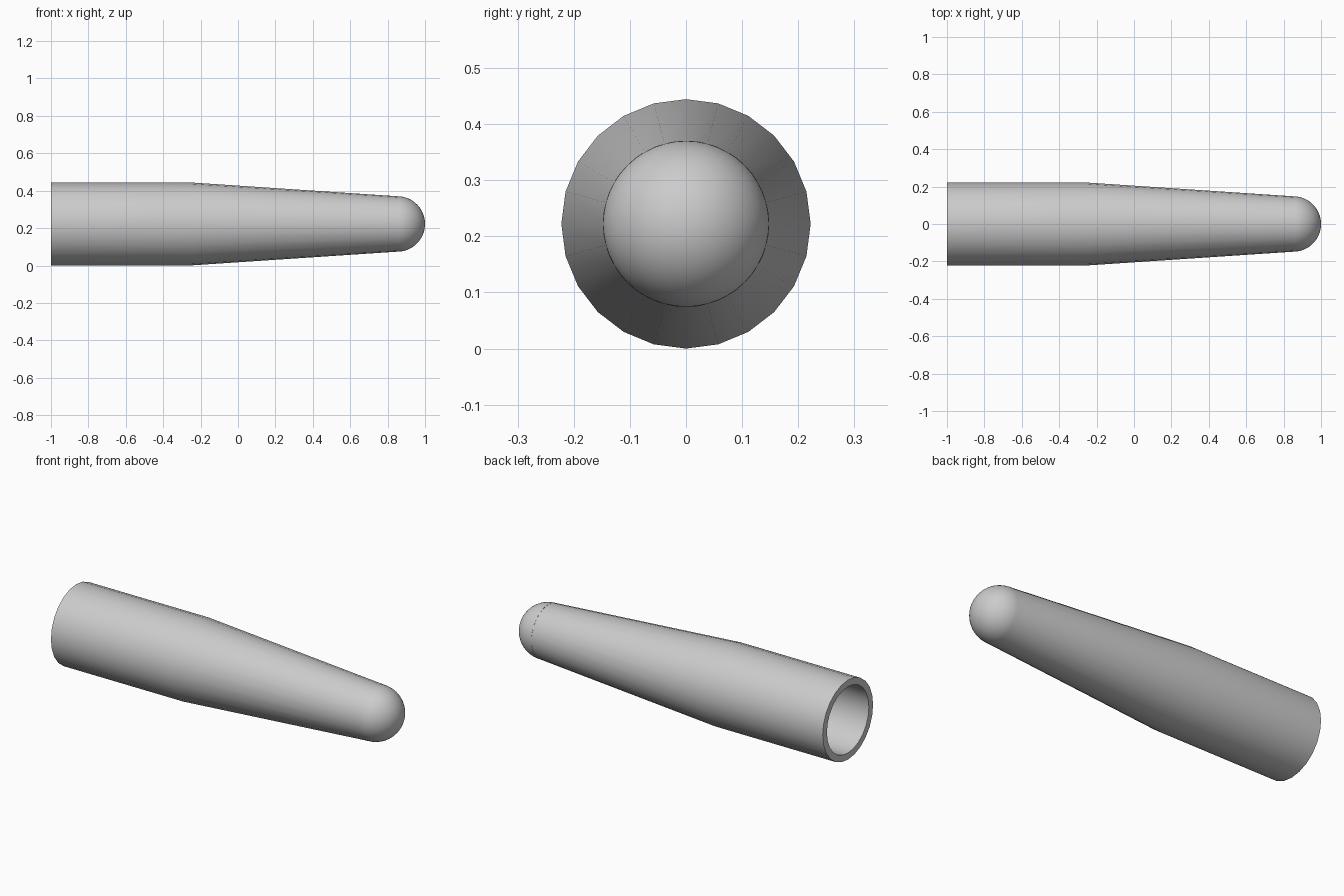
import bpy, bmesh, math
from mathutils import Matrix

cube = bpy.data.objects.get("Cube")
if cube:
    bpy.data.objects.remove(cube, do_unlink=True)

U = 2 / 54                      # wall thickness is the base unit
R_TUBE, R_TIP = 6 * U, 4 * U
X_OPEN, X_BEND, X_TIP = -1.0, -1 + 20 * U, 1 - R_TIP

grey = bpy.data.materials.new("plain grey")
grey.use_nodes = True
colour = (0.6, 0.6, 0.6, 1)
grey.diffuse_color = colour
grey.node_tree.nodes["Principled BSDF"].inputs["Base Color"].default_value = colour


def dome(radius, x, steps):
    """Profile of a quarter circle ending on the axis."""
    return [(x + radius * math.sin(a), radius * math.cos(a))
            for a in (i * math.pi / 2 / steps for i in range(steps + 1))]


def lathe(name, profile, sides):
    """Spin an (x, radius) profile around the long axis."""
    bm = bmesh.new()
    verts = [bm.verts.new((x, 0, r)) for x, r in profile]
    edges = [bm.edges.new(pair) for pair in zip(verts, verts[1:])]
    bmesh.ops.spin(bm, geom=verts + edges, cent=(0, 0, 0), axis=(1, 0, 0),
                   angle=math.tau, steps=sides, use_duplicate=False)
    bmesh.ops.remove_doubles(bm, verts=bm.verts, dist=1e-5)
    bmesh.ops.recalc_face_normals(bm, faces=bm.faces)
    bmesh.ops.transform(bm, matrix=Matrix.Translation((0, 0, R_TUBE)), verts=bm.verts)
    mesh = bpy.data.meshes.new(name)
    bm.to_mesh(mesh)
    bm.free()
    mesh.materials.append(grey)
    obj = bpy.data.objects.new(name, mesh)
    bpy.context.collection.objects.link(obj)
    bpy.ops.object.select_all(action='DESELECT')
    obj.select_set(True)
    bpy.context.view_layer.objects.active = obj
    bpy.ops.object.shade_smooth_by_angle(angle=math.radians(30))
    return obj


# Hollow sleeve: rounded cavity, open rim, straight wall, then the taper
cavity = dome(R_TIP - U, X_TIP, 8)[::-1] + [(X_BEND, R_TUBE - U), (X_OPEN, R_TUBE - U)]
outside = [(X_OPEN, R_TUBE), (X_BEND, R_TUBE), (X_TIP, R_TIP)]
lathe("tapered_sleeve", cavity + outside, 24)

# Rounded cap closing the narrow end
lathe("rounded_tip", dome(R_TIP, X_TIP, 16), 48)
